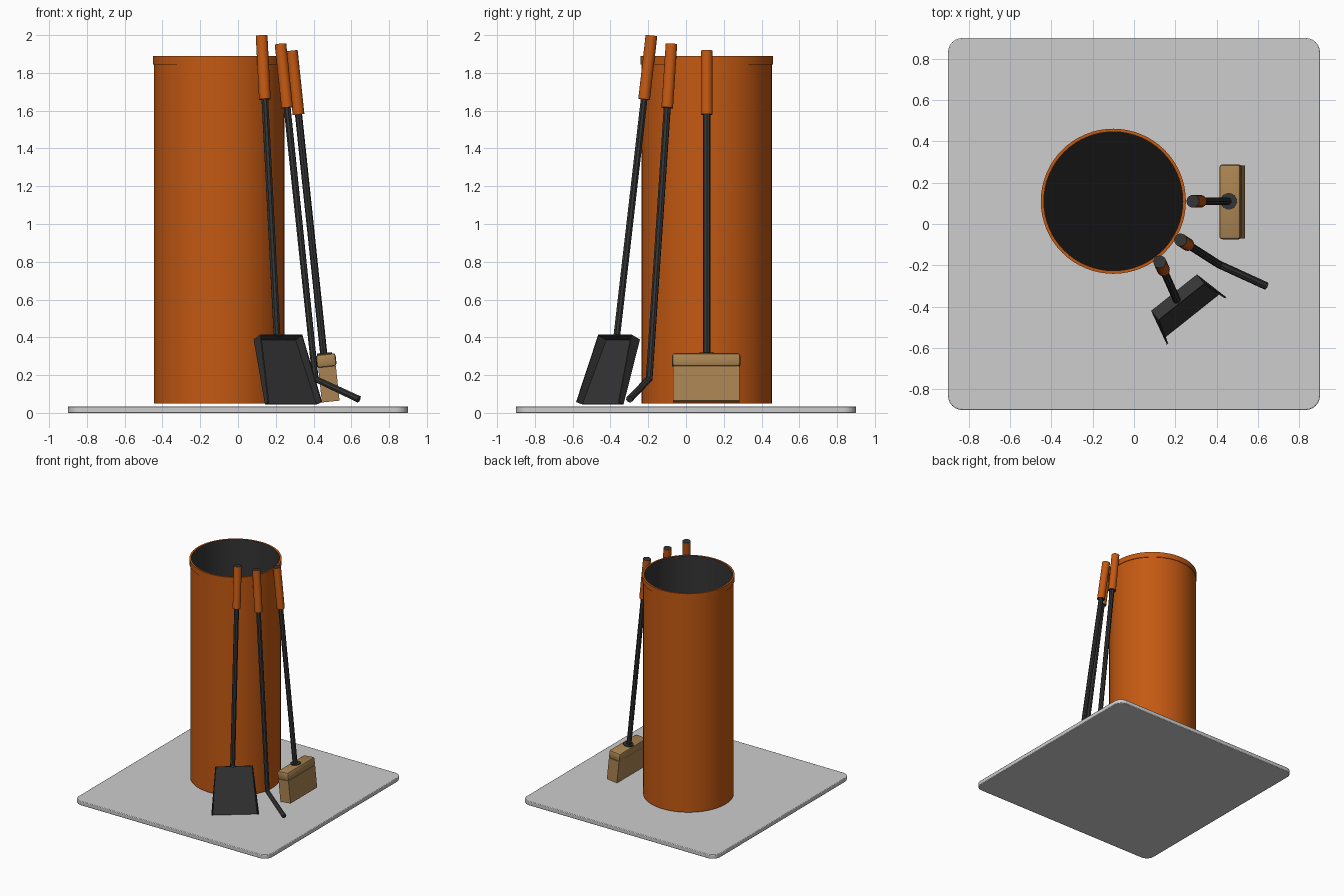
import bpy, bmesh, math
from mathutils import Vector, Matrix

cube = bpy.data.objects.get("Cube")
if cube:
    bpy.data.objects.remove(cube, do_unlink=True)


def material(name, rgb):
    m = bpy.data.materials.new(name)
    m.use_nodes = True
    m.diffuse_color = (*rgb, 1)
    m.node_tree.nodes["Principled BSDF"].inputs["Base Color"].default_value = (*rgb, 1)
    return m


ORANGE = material("burnt orange", (0.55, 0.1, 0.006))
IRON = material("dark iron", (0.035, 0.035, 0.035))
SOOT = material("soot black", (0.006, 0.006, 0.006))
STONE = material("light grey", (0.61, 0.61, 0.61))
WOOD = material("tan wood", (0.4, 0.23, 0.085))


def finish(bm, name, mats, smooth=True):
    bmesh.ops.recalc_face_normals(bm, faces=bm.faces)
    me = bpy.data.meshes.new(name)
    bm.to_mesh(me)
    bm.free()
    for m in mats:
        me.materials.append(m)
    ob = bpy.data.objects.new(name, me)
    bpy.context.collection.objects.link(ob)
    if smooth:
        select(ob)
        bpy.ops.object.shade_smooth_by_angle(angle=math.radians(35))
    return ob


def select(ob):
    bpy.ops.object.select_all(action="DESELECT")
    ob.select_set(True)
    bpy.context.view_layer.objects.active = ob


def lathe(name, profile, centre, mats, segs=64):
    """Spin (radius, z, material of the next band) points around z."""
    bm = bmesh.new()
    rings = []
    for r, z, _ in profile:
        if r == 0:
            rings.append([bm.verts.new((*centre, z))] * segs)
        else:
            rings.append([bm.verts.new((centre[0] + r * math.cos(a), centre[1] + r * math.sin(a), z))
                          for a in (math.tau * i / segs for i in range(segs))])
    for k in range(len(rings) - 1):
        for i in range(segs):
            j = (i + 1) % segs
            quad = [rings[k][i], rings[k][j], rings[k + 1][j], rings[k + 1][i]]
            bm.faces.new(list(dict.fromkeys(quad))).material_index = profile[k][2]
    return finish(bm, name, mats)


def cylinder(name, start, end, radius, mats, segs=16, top_mat=0):
    """Round bar between two points; the upper cap may differ in colour."""
    a, b = Vector(start), Vector(end)
    bm = bmesh.new()
    bmesh.ops.create_cone(bm, cap_ends=True, segments=segs, radius1=radius, radius2=radius,
                          depth=(b - a).length)
    for f in bm.faces:
        if abs(f.normal.z) > 0.9:
            f.material_index = top_mat
    turn = (b - a).to_track_quat("Z", "Y").to_matrix().to_4x4()
    bm.transform(Matrix.Translation((a + b) / 2) @ turn)
    return finish(bm, name, mats)


def rod(name, points, radius):
    """Bar swept along a polyline, mitred at the bends."""
    cu = bpy.data.curves.new(name, "CURVE")
    cu.dimensions = "3D"
    cu.bevel_depth = radius
    cu.bevel_resolution = 2
    cu.use_fill_caps = True
    sp = cu.splines.new("POLY")
    sp.points.add(len(points) - 1)
    for p, co in zip(sp.points, points):
        p.co = (*co, 1)
    cu.materials.append(IRON)
    ob = bpy.data.objects.new(name, cu)
    bpy.context.collection.objects.link(ob)
    select(ob)
    bpy.ops.object.convert(target="MESH")
    bpy.ops.object.shade_smooth_by_angle(angle=math.radians(35))


def box(name, centre, size, mat, tilt=0.0, bevel=0.0, vertical_only=False):
    bm = bmesh.new()
    bmesh.ops.create_cube(bm, size=1)
    bm.transform(Matrix.Diagonal((*size, 1)))
    if bevel:
        edges = [e for e in bm.edges if not vertical_only
                 or abs(e.verts[0].co.z - e.verts[1].co.z) > 1e-4]
        bmesh.ops.bevel(bm, geom=edges, offset=bevel, segments=6 if vertical_only else 2,
                        profile=0.5, affect="EDGES")
    bm.transform(Matrix.Translation(centre) @ Matrix.Rotation(tilt, 4, "Y"))
    return finish(bm, name, [mat])


# Floor plate with rounded corners
plate = box("floor_plate", (0, 0, 0.0175), (1.8, 1.8, 0.035), STONE, bevel=0.07, vertical_only=True)
edge = plate.modifiers.new("edge", "BEVEL")
edge.width, edge.segments = 0.005, 2

# Open container with a raised rim band and a dark lining
lathe("container", [(0, 0.05, 0), (0.345, 0.05, 0), (0.345, 1.845, 0), (0.351, 1.845, 0),
                    (0.351, 1.89, 0), (0.336, 1.89, 1), (0.336, 0.06, 2), (0, 0.06, 0)],
      (-0.1, 0.11), [ORANGE, IRON, SOOT])

# Leaning tools: straight bar plus grip at the upper end
tools = {
    "shovel": [(0.125, -0.183, 1.997), (0.207, -0.367, 0.4)],
    "poker": [(0.225, -0.077, 1.953), (0.41, -0.195, 0.18), (0.64, -0.3, 0.072)],
    "brush": [(0.285, 0.11, 1.918), (0.455, 0.11, 0.3)],
}
for tool, path in tools.items():
    top = Vector(path[0])
    down = (Vector(path[1]) - top).normalized()
    rod(tool + "_rod", [top + down * 0.3] + path[1:], 0.019)
    cylinder(tool + "_grip", top + down * 0.34, top, 0.031, [ORANGE, IRON], top_mat=1)

# Brush head
TILT = -0.105
box("brush_block", (0.467, 0.107, 0.277), (0.105, 0.362, 0.07), WOOD, TILT, bevel=0.015)
box("brush_bristles", (0.481, 0.107, 0.152), (0.094, 0.354, 0.185), WOOD, TILT)
cylinder("brush_collar", (0.459, 0.11, 0.306), (0.458, 0.11, 0.318), 0.04, [IRON], segs=24)

# Shovel pan: sheet floor, two side walls and a back wall, open at the lower edge
out, side = Vector((0.62, -0.78, 0)), Vector((0.78, 0.62, 0))


def pan_point(u, r, z):
    return out * r + side * u + Vector((0, 0, z))


bm = bmesh.new()
floor_top, floor_low, rim_top, rim_low = [
    [bm.verts.new(pan_point(-0.055 + s * half, r, z)) for s in (-1, 1)]
    for half, r, z in [(0.14, 0.385, 0.387), (0.172, 0.522, 0.045),
                       (0.14, 0.44, 0.412), (0.18, 0.557, 0.057)]]
bm.faces.new([*floor_top, floor_low[1], floor_low[0]])
bm.faces.new([*floor_top, rim_top[1], rim_top[0]])
for i in (0, 1):
    bm.faces.new([floor_top[i], floor_low[i], rim_low[i], rim_top[i]])
pan = finish(bm, "shovel_pan", [IRON], smooth=False)
sheet = pan.modifiers.new("sheet", "SOLIDIFY")
sheet.thickness, sheet.offset = 0.008, 0
